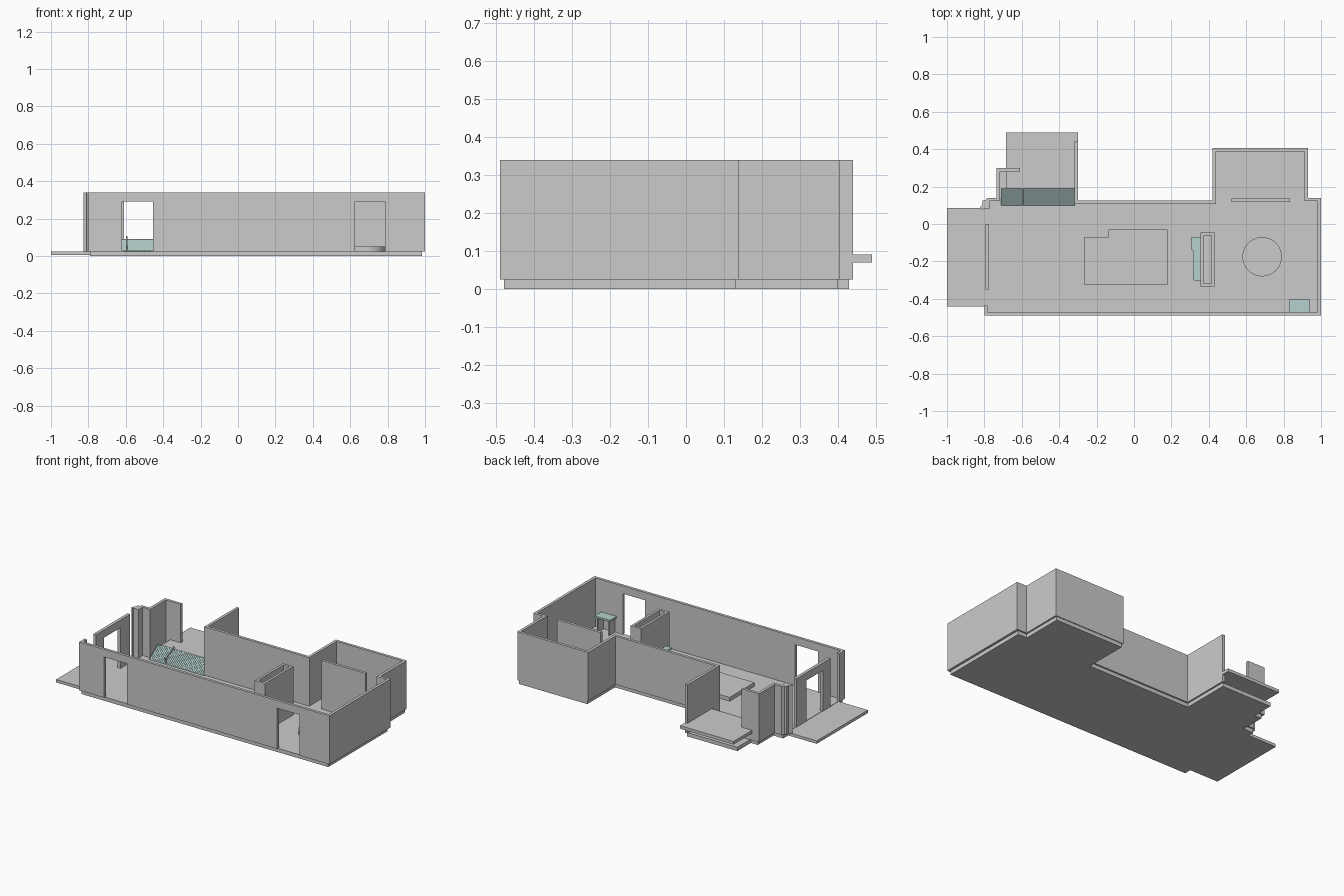
import bpy, bmesh
from mathutils import Vector

if "Cube" in bpy.data.objects:
    bpy.data.objects.remove(bpy.data.objects["Cube"])

FLOOR, TOP, T = 0.025, 0.34, 0.018

teal = bpy.data.materials.new("pale_teal")
teal.diffuse_color = (0.47, 0.64, 0.62, 1)
teal.use_nodes = True
teal.node_tree.nodes["Principled BSDF"].inputs["Base Color"].default_value = teal.diffuse_color


def prism(name, pts, lo, hi, axis="z", mat=None):
    """Extrude a 2D outline along x, y or z."""
    place = {"z": lambda a, b, c: (a, b, c),
             "y": lambda a, b, c: (a, c, b),
             "x": lambda a, b, c: (c, a, b)}[axis]
    bm = bmesh.new()
    face = bm.faces.new([bm.verts.new(place(a, b, lo)) for a, b in pts])
    ext = bmesh.ops.extrude_face_region(bm, geom=[face])
    move = Vector(place(0, 0, hi - lo))
    bmesh.ops.translate(bm, vec=move,
                        verts=[v for v in ext["geom"] if isinstance(v, bmesh.types.BMVert)])
    bmesh.ops.recalc_face_normals(bm, faces=bm.faces)
    me = bpy.data.meshes.new(name)
    bm.to_mesh(me)
    bm.free()
    ob = bpy.data.objects.new(name, me)
    bpy.context.collection.objects.link(ob)
    if mat:
        me.materials.append(mat)
    return ob


def box(name, x0, x1, y0, y1, z0, z1, mat=None):
    return prism(name, [(x0, y0), (x1, y0), (x1, y1), (x0, y1)], z0, z1, "z", mat)


def wall_run(name, path):
    """Full-height wall along a path, thickened to the left with mitred corners."""
    p = [Vector(q) for q in path]
    dirs = [(b - a).normalized() for a, b in zip(p, p[1:])]
    norms = [Vector((-d.y, d.x)) for d in dirs]
    inner = []
    for i, q in enumerate(p):
        n0, n1 = norms[max(i - 1, 0)], norms[min(i, len(norms) - 1)]
        inner.append(q + (n0 + n1) * T / (1 + n0.dot(n1)))
    prism(name, [tuple(q) for q in p + inner[::-1]], FLOOR, TOP)


# Foundation and entrance slab
prism("floor_slab", [(-0.79, -0.48), (0.985, -0.48), (0.985, 0.13), (0.92, 0.13),
                     (0.92, 0.40), (0.43, 0.40), (0.43, 0.115), (-0.31, 0.115),
                     (-0.31, 0.43), (-0.67, 0.43), (-0.67, 0.29), (-0.72, 0.29),
                     (-0.72, 0.13), (-0.79, 0.13)], 0, FLOOR)
box("entrance_slab", -1.0, -0.785, -0.44, 0.085, 0.004, 0.023)

# Front wall with two door openings
prism("front_wall", [(-0.80, FLOOR), (-0.62, FLOOR), (-0.62, 0.29), (-0.455, 0.29),
                     (-0.455, FLOOR), (0.625, FLOOR), (0.625, 0.29), (0.785, 0.29),
                     (0.785, FLOOR), (1.0, FLOOR), (1.0, TOP), (-0.80, TOP)],
      -0.49, -0.49 + T, "y")
box("front_wall_return", -0.80, -0.782, -0.475, -0.435, FLOOR, TOP)

# Right, back and alcove walls
wall_run("back_walls", [(1.0, -0.48), (1.0, 0.14), (0.93, 0.14), (0.93, 0.405),
                        (0.42, 0.405), (0.42, 0.125), (-0.30, 0.125), (-0.30, 0.44)])
wall_run("left_alcove_walls", [(-0.61, 0.30), (-0.735, 0.30), (-0.735, 0.14),
                               (-0.785, 0.14), (-0.825, 0.085)])
box("alcove_post", -0.81, -0.772, 0.08, 0.125, FLOOR, TOP)
box("back_room_partition", 0.52, 0.835, 0.117, 0.135, FLOOR, TOP)

# Entrance frame
prism("entrance_frame", [(-0.35, FLOOR), (-0.27, FLOOR), (-0.27, 0.29), (-0.10, 0.29),
                         (-0.10, FLOOR), (0.0, FLOOR), (0.0, TOP), (-0.35, TOP)],
      -0.795, -0.775, "x")

# Raised platform with ribbed ramp and handrail
box("raised_platform", -0.685, -0.30, 0.19, 0.49, 0.07, 0.09)
prism("ramp", [(0.10, FLOOR), (0.19, FLOOR), (0.19, 0.088)], -0.71, -0.315, "x", teal)
rib = prism("ramp_ribs", [(0.10, FLOOR), (0.19, 0.088), (0.19, 0.091), (0.10, 0.028)],
            -0.71, -0.704, "x", teal)
arr = rib.modifiers.new("repeat", "ARRAY")
arr.count = 33
arr.use_relative_offset = False
arr.use_constant_offset = True
arr.constant_offset_displace = (0.012, 0, 0)
prism("handrail", [(0.10, 0.055), (0.19, 0.10), (0.19, 0.107), (0.10, 0.062)],
      -0.598, -0.590, "x")
for i, (y, z0, z1) in enumerate([(0.105, 0.027, 0.06), (0.182, 0.08, 0.10)]):
    box(f"handrail_post_{i}", -0.597, -0.591, y, y + 0.006, z0, z1)

# Low dais blocks on the floor
prism("stepped_dais", [(-0.265, -0.325), (0.18, -0.325), (0.18, -0.03),
                       (-0.135, -0.03), (-0.135, -0.07), (-0.265, -0.07)], FLOOR, 0.05)
bpy.ops.mesh.primitive_cylinder_add(vertices=48, radius=0.105, depth=0.025,
                                    location=(0.685, -0.175, 0.0375))
bpy.context.object.name = "round_dais"
bpy.ops.object.shade_smooth_by_angle()

# Hollow service column with counter
X0, X1, Y0, Y1, W = 0.355, 0.43, -0.335, -0.045, 0.016
box("column_right", X1 - W, X1, Y0, Y1, FLOOR, TOP)
box("column_left", X0, X0 + W, Y0, Y1, FLOOR, TOP)
box("column_front", X0 + W, X1 - W, Y0, Y0 + W, FLOOR, TOP)
box("column_back", X0 + W, X1 - W, Y1 - W, Y1, FLOOR, TOP)
prism("column_counter", [(0.315, -0.30), (0.355, -0.305), (0.355, -0.07), (0.308, -0.07),
                         (0.308, -0.14), (0.315, -0.14)], 0.115, 0.13, "z", teal)

# Corner desk
box("corner_desk_top", 0.83, 0.94, -0.472, -0.405, 0.118, 0.13, teal)
for side, x in (("left", 0.84), ("right", 0.922)):
    box(f"corner_desk_{side}_support", x, x + 0.008, -0.47, -0.415, FLOOR, 0.118)
